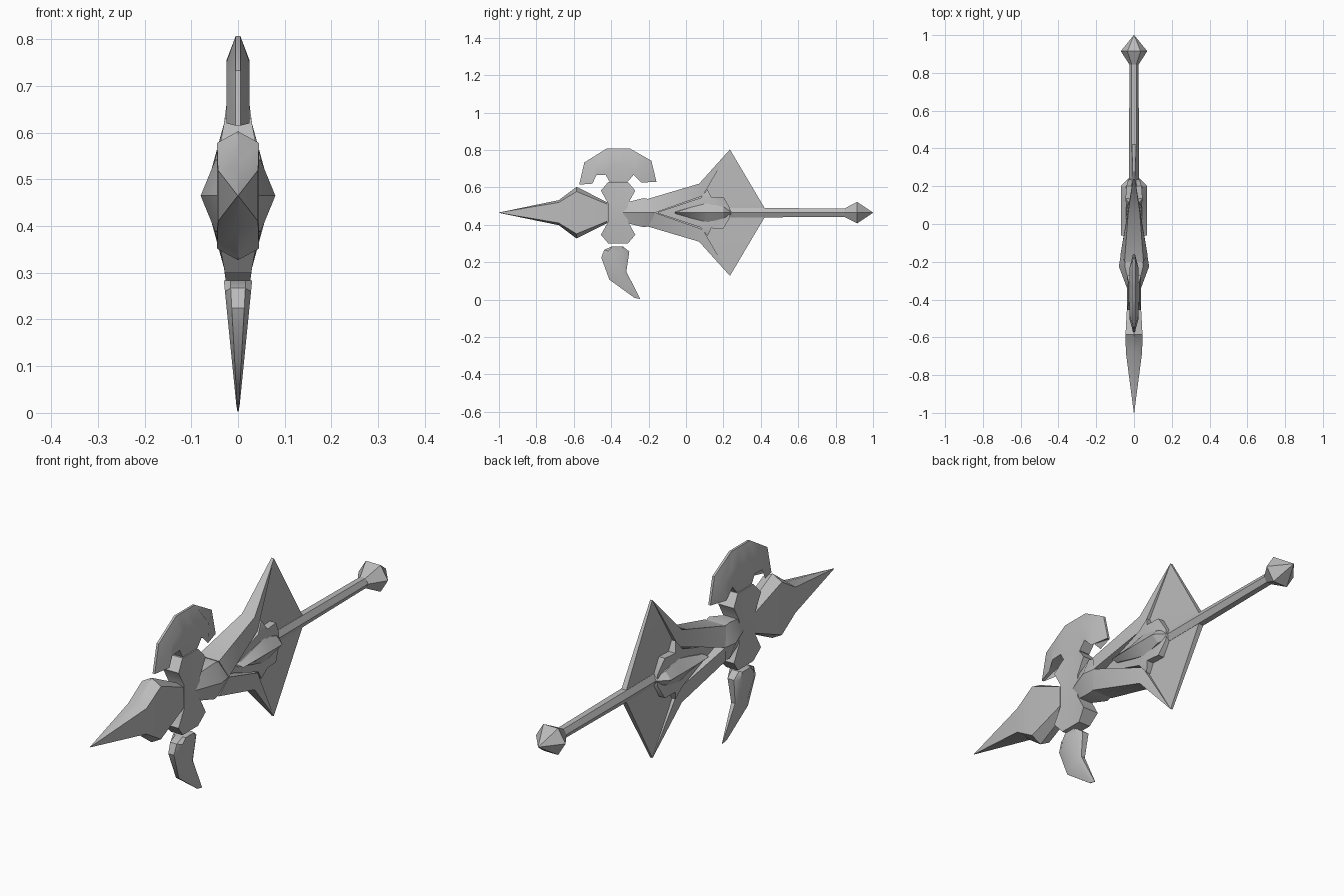
import bpy, bmesh, math
from mathutils import Vector

old = bpy.data.objects.get("Cube")
if old:
    bpy.data.objects.remove(old, do_unlink=True)

AXIS = 0.465   # height of the weapon's long axis
HUB = -0.363   # y of the hub centre

metal = bpy.data.materials.new("plain grey")
metal.use_nodes = True
GREY = (0.5, 0.5, 0.5, 1)
metal.diffuse_color = GREY
metal.node_tree.nodes["Principled BSDF"].inputs["Base Color"].default_value = GREY


def finish(name, bm, angle=35):
    bmesh.ops.remove_doubles(bm, verts=bm.verts, dist=0.0005)
    bmesh.ops.dissolve_degenerate(bm, edges=bm.edges, dist=0.0004)
    bmesh.ops.triangulate(bm, faces=[f for f in bm.faces if len(f.verts) > 4])
    bmesh.ops.recalc_face_normals(bm, faces=bm.faces)
    mesh = bpy.data.meshes.new(name)
    bm.to_mesh(mesh)
    bm.free()
    obj = bpy.data.objects.new(name, mesh)
    bpy.context.collection.objects.link(obj)
    mesh.materials.append(metal)
    bpy.ops.object.select_all(action='DESELECT')
    obj.select_set(True)
    bpy.context.view_layer.objects.active = obj
    bpy.ops.object.shade_smooth_by_angle(angle=math.radians(angle))
    return obj


def slab(name, outer, inner=None, angle=35):
    """Plate mirrored across x; points are (y, z, half thickness)."""
    bm = bmesh.new()
    n = len(outer)
    inner = inner or outer
    rims = []
    for s in (1, -1):
        rim = [bm.verts.new((s * x, y, z)) for y, z, x in outer]
        cap = rim
        if inner is not outer:
            cap = [bm.verts.new((s * x, y, z)) for y, z, x in inner]
            for i in range(n):
                j = (i + 1) % n
                bm.faces.new((rim[i], rim[j], cap[j], cap[i]))
        bm.faces.new(cap)
        rims.append(rim)
    for i in range(n):
        j = (i + 1) % n
        bm.faces.new((rims[0][i], rims[0][j], rims[1][j], rims[1][i]))
    return finish(name, bm, angle)


def loft(name, stations, section, angle=35):
    """Skin sections along y; stations are (y, half width, half height)."""
    bm = bmesh.new()
    rings = [[bm.verts.new((w * u, y, AXIS + h * v)) for u, v in section]
             for y, w, h in stations]
    n = len(section)
    for a, b in zip(rings, rings[1:]):
        for i in range(n):
            j = (i + 1) % n
            bm.faces.new((a[i], a[j], b[j], b[i]))
    bm.faces.new(rings[0])
    bm.faces.new(rings[-1])
    return finish(name, bm, angle)


def flip(points):
    return [(y, 2 * AXIS - z, x) for y, z, x in points]


def mirror_loop(half):
    """Close an upper half outline with its reflection below the axis."""
    return half + flip(half)[::-1]


HEX = [(math.cos(a), math.sin(a)) for a in (i * math.pi / 3 for i in range(6))]
BLADE = [(0, 1), (1, .82), (1, -.82), (0, -1), (-1, -.82), (-1, .82)]
NECK = [(1, 0), (.6, 1), (-.6, 1), (-1, 0), (-.6, -1), (.6, -1)]

# Shaft and pommel
loft("shaft", [(0.1, .026, .03), (0.43, .026, .029), (0.86, .024, .025)], HEX)
loft("pommel", [(0.845, .025, .025), (0.915, .07, .066), (1, .001, .001)], HEX, 20)

# Spear blade
loft("spear_blade", [(-1, .001, .001), (-0.68, .043, .067), (-0.585, .045, .138),
                     (-0.42, .036, .055)], BLADE)

# Four lobed hub
quarter = [(.052, .165, .028), (.092, .118, .037), (.054, .05, .037)]
right = [(HUB + y, AXIS + z, x) for y, z, x in quarter]
left = [(2 * HUB - y, z, x) for y, z, x in right]
slab("hub", mirror_loop(left[::-1] + right)[:3] + right + flip(right)[::-1] + flip(left))

# Flared neck behind the hub
loft("neck", [(-0.34, .037, .05), (-0.225, .08, .078), (-0.16, .07, .064)], NECK)

# Swept wing frames and the thin fan between them
frame = [(-0.165, AXIS, .072), (-0.2, .54, .05), (0.07, .62, .03),
         (0.235, .803, .006), (0.09, .555, .03)]
slab("upper_wing_frame", frame)
slab("lower_wing_frame", flip(frame))
slab("fan_plate", [(-0.165, AXIS, .012), (0.08, .61, .012), (0.235, .803, .005),
                   (0.435, AXIS, .012), (0.235, .127, .005), (0.08, .32, .012)])

# Star shaped mount and gem on both sides of the fan
star = mirror_loop([(-0.15, .468, .03), (0.08, .545, .04), (0.115, .59, .03),
                    (0.135, .548, .045), (0.2, .55, .04), (0.235, .49, .03)])
slab("star_mount", star)
loft("side_gem", [(-0.06, .068, .004), (0.03, .07, .03), (0.12, .07, .052),
                  (0.2, .07, .03), (0.24, .03, .012)], NECK, 25)

# Crescent above the hub, sloped from a thin outer edge to a toothed inner step
arc = [(-.571, .615), (-.544, .733), (-.426, .807), (-.395, .807), (-.36, .807),
       (-.33, .807), (-.298, .807), (-.185, .743), (-.158, .63)]
teeth = [(-.5, .62), (-.48, .72), (-.43, .75), (-.39, .727), (-.357, .754),
         (-.319, .727), (-.27, .754), (-.233, .711), (-.239, .626)]
notches = [(-.28, .668), (-.31, .632), (-.41, .632), (-.43, .668), (-.48, .665)]
inside = [(y, z, .025) for y, z in notches]
slab("crescent", [(y, z, .005) for y, z in arc] + inside,
     [(y, z, .025) for y, z in teeth] + inside)

# Curved fang below the hub
edge = [(-.437, .267), (-.453, .225), (-.41, .107), (-.276, .01), (-.244, .003),
        (-.319, .15), (-.303, .257), (-.335, .283), (-.4, .283)]
core = [(-.415, .26), (-.425, .225), (-.385, .12), (-.275, .025), (-.262, .02),
        (-.335, .14), (-.325, .25), (-.34, .283), (-.395, .283)]
slab("fang", [(y, z, .001 + .055 * z) for y, z in edge],
     [(y, z, .002 + .1 * z) for y, z in core])
